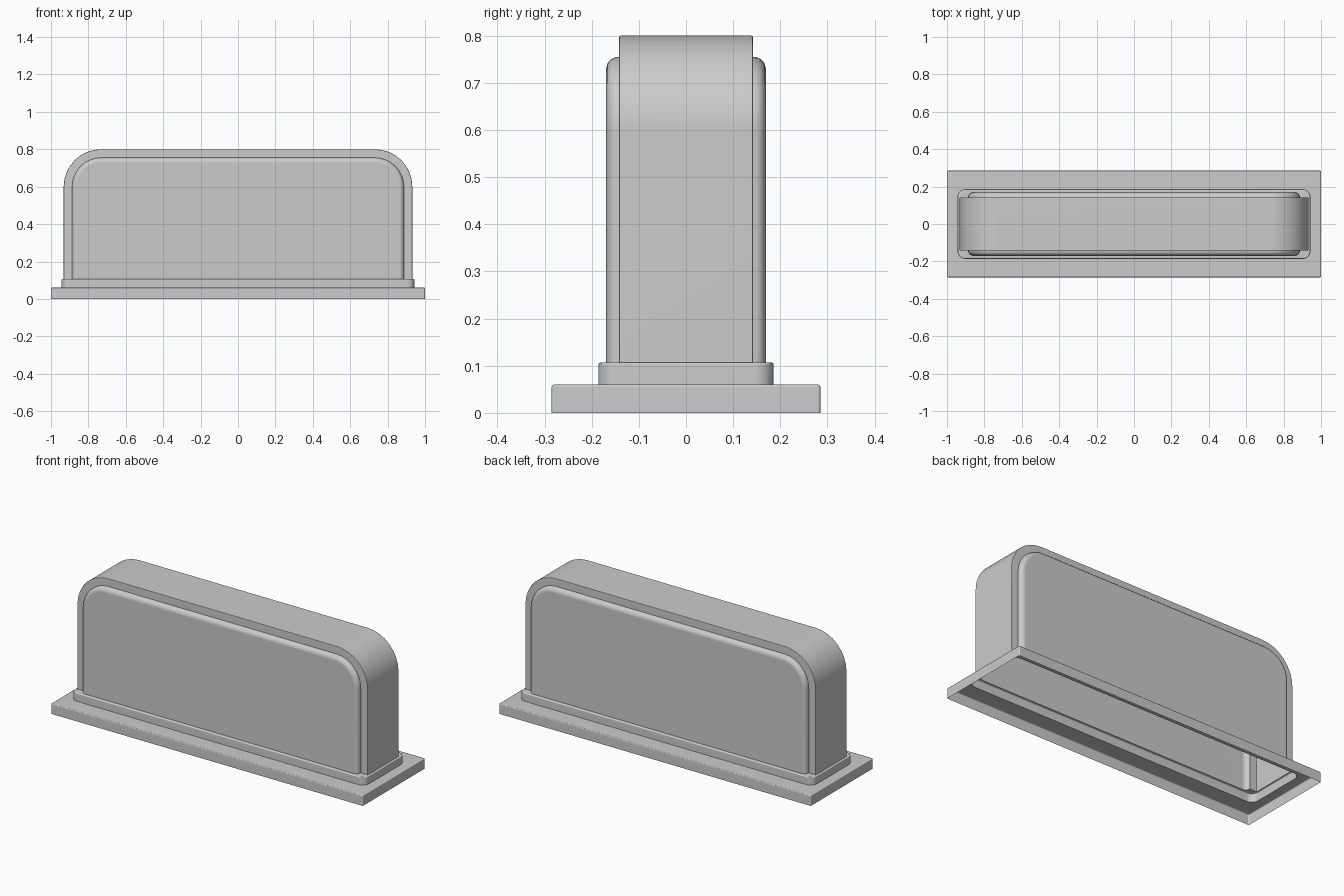
import bpy, bmesh, math

cube = bpy.data.objects.get("Cube")
if cube:
    bpy.data.objects.remove(cube, do_unlink=True)

grey = bpy.data.materials.new("plain grey")
grey.use_nodes = True
grey.diffuse_color = (0.6, 0.6, 0.6, 1)
grey.node_tree.nodes["Principled BSDF"].inputs["Base Color"].default_value = (0.6, 0.6, 0.6, 1)

BASE_TOP, PLINTH_TOP, SEGMENTS = 0.06, 0.107, 8


def finish(name, bm):
    """Turn a bmesh into a smooth-shaded object with crisp edges."""
    bmesh.ops.recalc_face_normals(bm, faces=bm.faces)
    mesh = bpy.data.meshes.new(name)
    bm.to_mesh(mesh)
    bm.free()
    mesh.materials.append(grey)
    obj = bpy.data.objects.new(name, mesh)
    bpy.context.collection.objects.link(obj)
    bpy.ops.object.select_all(action="DESELECT")
    obj.select_set(True)
    bpy.context.view_layer.objects.active = obj
    bpy.ops.object.shade_smooth_by_angle(angle=math.radians(50))
    weighted = obj.modifiers.new("even shading", "WEIGHTED_NORMAL")
    weighted.keep_sharp = True
    return obj


def arc(cx, cz, r, start, end):
    for i in range(SEGMENTS + 1):
        a = math.radians(start + (end - start) * i / SEGMENTS)
        yield cx + r * math.cos(a), cz + r * math.sin(a)


def rounded_rect(hx, hy, r, z):
    points = []
    for k, (sx, sy) in enumerate([(1, 1), (-1, 1), (-1, -1), (1, -1)]):
        points += arc(sx * (hx - r), sy * (hy - r), r, 90 * k, 90 * k + 90)
    return [(x, y, z) for x, y in points]


def arch(inset, y):
    """Upright outline with rounded shoulders, open at the bottom."""
    hx, top, r = 0.932 - inset, 0.8 - inset, 0.2 - inset
    points = [(-hx, PLINTH_TOP)]
    points += arc(r - hx, top - r, r, 180, 90)
    points += arc(hx - r, top - r, r, 90, 0)
    points.append((hx, PLINTH_TOP))
    return [(x, y, z) for x, z in points]


def loft(bm, outlines, closed):
    """Join successive outlines with quads."""
    rings = [[bm.verts.new(p) for p in outline] for outline in outlines]
    for a, b in zip(rings, rings[1:]):
        for i in range(len(a) if closed else len(a) - 1):
            j = (i + 1) % len(a)
            bm.faces.new((a[i], a[j], b[j], b[i]))
    return rings


# Body layers from the middle outwards: (depth, inset of the outline)
layers = [(0.138, 0), (0.141, 0.001), (0.142, 0.004), (0.142, 0.045),
          (0.151, 0.046), (0.159, 0.050), (0.166, 0.058), (0.17, 0.072)]

# Base: open-bottomed slab with an opening under the plinth
bm = bmesh.new()
loft(bm, [rounded_rect(1, 0.285, 0.006, 0),
          rounded_rect(1, 0.285, 0.006, BASE_TOP - 0.005),
          rounded_rect(0.9985, 0.2835, 0.005, BASE_TOP - 0.0015),
          rounded_rect(0.995, 0.28, 0.004, BASE_TOP),
          rounded_rect(0.943, 0.186, 0.04, BASE_TOP)], True)
finish("base", bm)

# Plinth: rounded collar whose top is cut to the body's footprint
bm = bmesh.new()
rings = loft(bm, [rounded_rect(0.943, 0.186, 0.04, BASE_TOP),
                  rounded_rect(0.943, 0.186, 0.04, PLINTH_TOP - 0.005),
                  rounded_rect(0.9415, 0.1845, 0.0385, PLINTH_TOP - 0.0015),
                  rounded_rect(0.938, 0.181, 0.035, PLINTH_TOP)], True)
quarter = [(0.932 - inset, y) for y, inset in layers]
half = quarter + [(-x, y) for x, y in reversed(quarter)]
footprint = half + [(x, -y) for x, y in reversed(half)]
hole = [bm.verts.new((x, y, PLINTH_TOP)) for x, y in footprint]
rim = rings[-1]
edges = [bm.edges.new((hole[i - 1], hole[i])) for i in range(len(hole))]
edges += [bm.edges.get((rim[i - 1], rim[i])) for i in range(len(rim))]
bmesh.ops.triangle_fill(bm, edges=edges, use_beauty=True, normal=(0, 0, 1))
finish("plinth", bm)

# Body: hollow arched block with a raised, soft-edged panel front and back
bm = bmesh.new()
sections = [arch(inset, -y) for y, inset in reversed(layers)]
sections += [arch(inset, y) for y, inset in layers]
rings = loft(bm, sections, False)
for end in (rings[0], rings[-1]):
    bm.faces.new(end)
finish("body", bm)
